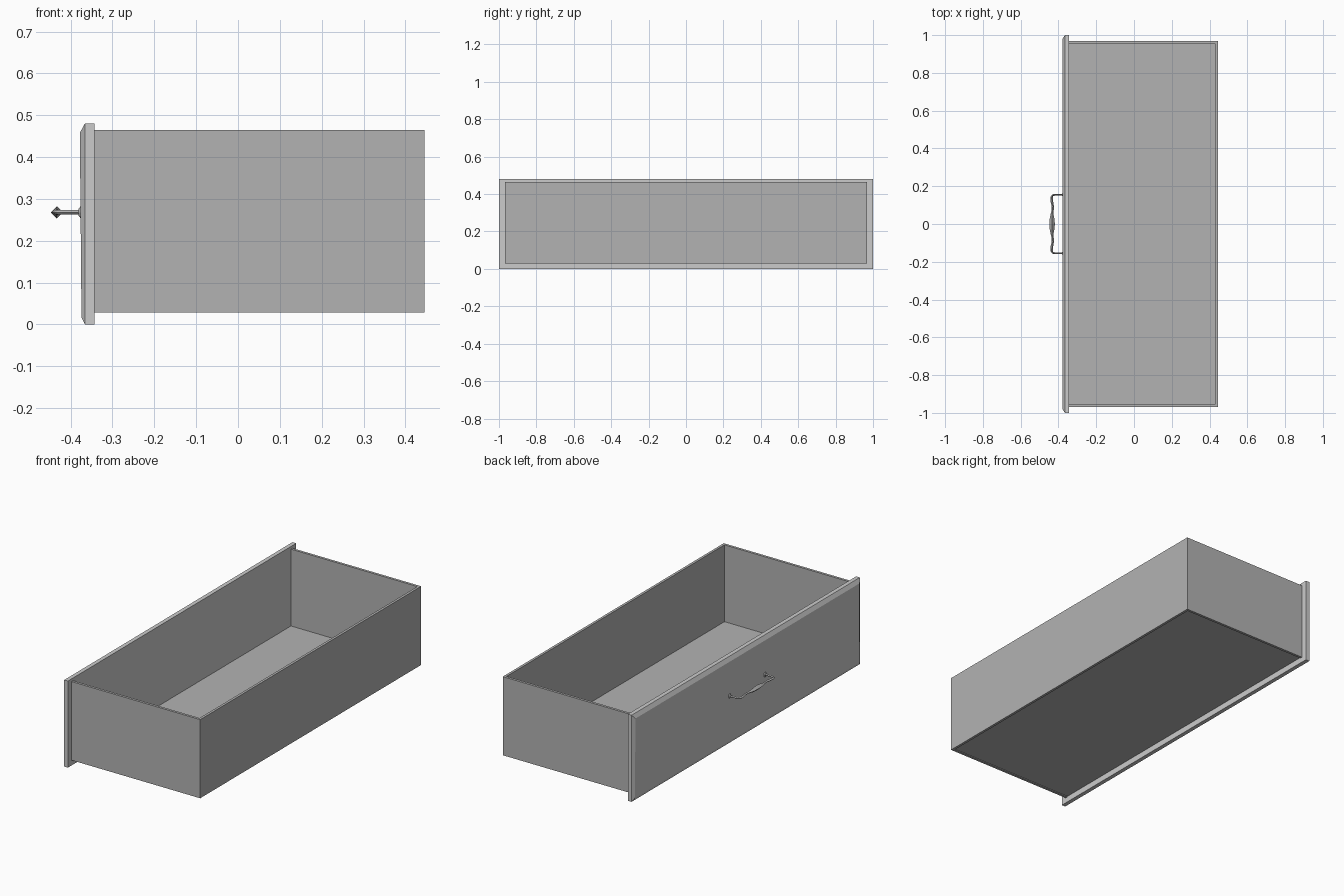
import bpy, bmesh
from math import radians

if "Cube" in bpy.data.objects:
    bpy.data.objects.remove(bpy.data.objects["Cube"])

# Darker grey for the drawer box and the handle
dark = bpy.data.materials.new("dark_grey")
dark.diffuse_color = (0.45, 0.45, 0.45, 1)
dark.use_nodes = True
dark.node_tree.nodes["Principled BSDF"].inputs["Base Color"].default_value = dark.diffuse_color


def mesh_object(name, verts, faces, mat=None):
    me = bpy.data.meshes.new(name)
    me.from_pydata(verts, [], faces)
    bm = bmesh.new()
    bm.from_mesh(me)
    bmesh.ops.recalc_face_normals(bm, faces=bm.faces)
    bm.to_mesh(me)
    bm.free()
    if mat:
        me.materials.append(mat)
    ob = bpy.data.objects.new(name, me)
    bpy.context.collection.objects.link(ob)
    return ob


def box(name, x0, x1, y0, y1, z0, z1):
    verts = [(x, y, z) for x in (x0, x1) for y in (y0, y1) for z in (z0, z1)]
    faces = [(0, 1, 3, 2), (4, 6, 7, 5), (0, 4, 5, 1), (2, 3, 7, 6), (0, 2, 6, 4), (1, 5, 7, 3)]
    return mesh_object(name, verts, faces, dark)


# Front panel: flat back, square rim, chamfer to a slightly leaning face
def ring(xb, xt, y, z0, z1):
    return [(xb, -y, z0), (xb, y, z0), (xt, y, z1), (xt, -y, z1)]


verts = (ring(-0.343, -0.343, 1.0, 0, 0.48) + ring(-0.366, -0.366, 1.0, 0, 0.48)
         + ring(-0.374, -0.378, 0.982, 0.016, 0.458))
faces = [(0, 1, 2, 3), (8, 9, 10, 11)]
for r in (0, 4):
    faces += [(r + i, r + (i + 1) % 4, r + 4 + (i + 1) % 4, r + 4 + i) for i in range(4)]
mesh_object("front_panel", verts, faces)

# Drawer box: two sides, back board and recessed floor
Z0, Z1, T, XB = 0.029, 0.465, 0.014, 0.446
for s, side in ((-1, "near"), (1, "far")):
    a, b = sorted((s * 0.968, s * (0.968 - T)))
    box("side_board_" + side, -0.343, XB, a, b, Z0, Z1)
box("back_board", XB - T, XB, -0.968 + T, 0.968 - T, Z0, Z1)
box("floor_board", -0.343, XB - T, -0.968 + T, 0.968 - T, 0.033, 0.039)

# Handle: swept bar with a swelling diamond grip (x, y, radius)
HZ = 0.268
half = [(-0.372, 0.155, 0.005), (-0.42, 0.155, 0.005), (-0.431, 0.152, 0.005),
        (-0.436, 0.142, 0.006), (-0.435, 0.12, 0.007), (-0.430, 0.095, 0.006),
        (-0.431, 0.07, 0.006), (-0.434, 0.05, 0.008), (-0.434, 0.03, 0.012)]
path = half + [(-0.433, 0, 0.0145)] + [(x, -y, r) for x, y, r in reversed(half)]
cu = bpy.data.curves.new("handle_bar", 'CURVE')
cu.dimensions = '3D'
cu.twist_mode = 'Z_UP'
cu.bevel_depth = 1.0
cu.bevel_resolution = 0
cu.use_fill_caps = True
cu.materials.append(dark)
sp = cu.splines.new('POLY')
sp.points.add(len(path) - 1)
for p, (x, y, r) in zip(sp.points, path):
    p.co = (x, y, HZ, 1)
    p.radius = r
sp.use_smooth = False
bar = bpy.data.objects.new("handle_bar", cu)
bpy.context.collection.objects.link(bar)

# Oval rosettes where the handle meets the panel
for s, side in ((-1, "near"), (1, "far")):
    bpy.ops.mesh.primitive_cone_add(vertices=8, radius1=0.016, radius2=0.008, depth=0.006,
                                    location=(-0.378, s * 0.155, HZ),
                                    rotation=(0, radians(-90), 0))
    foot = bpy.context.object
    foot.name = "handle_foot_" + side
    foot.scale = (1, 0.7, 1)
    foot.data.materials.append(dark)
